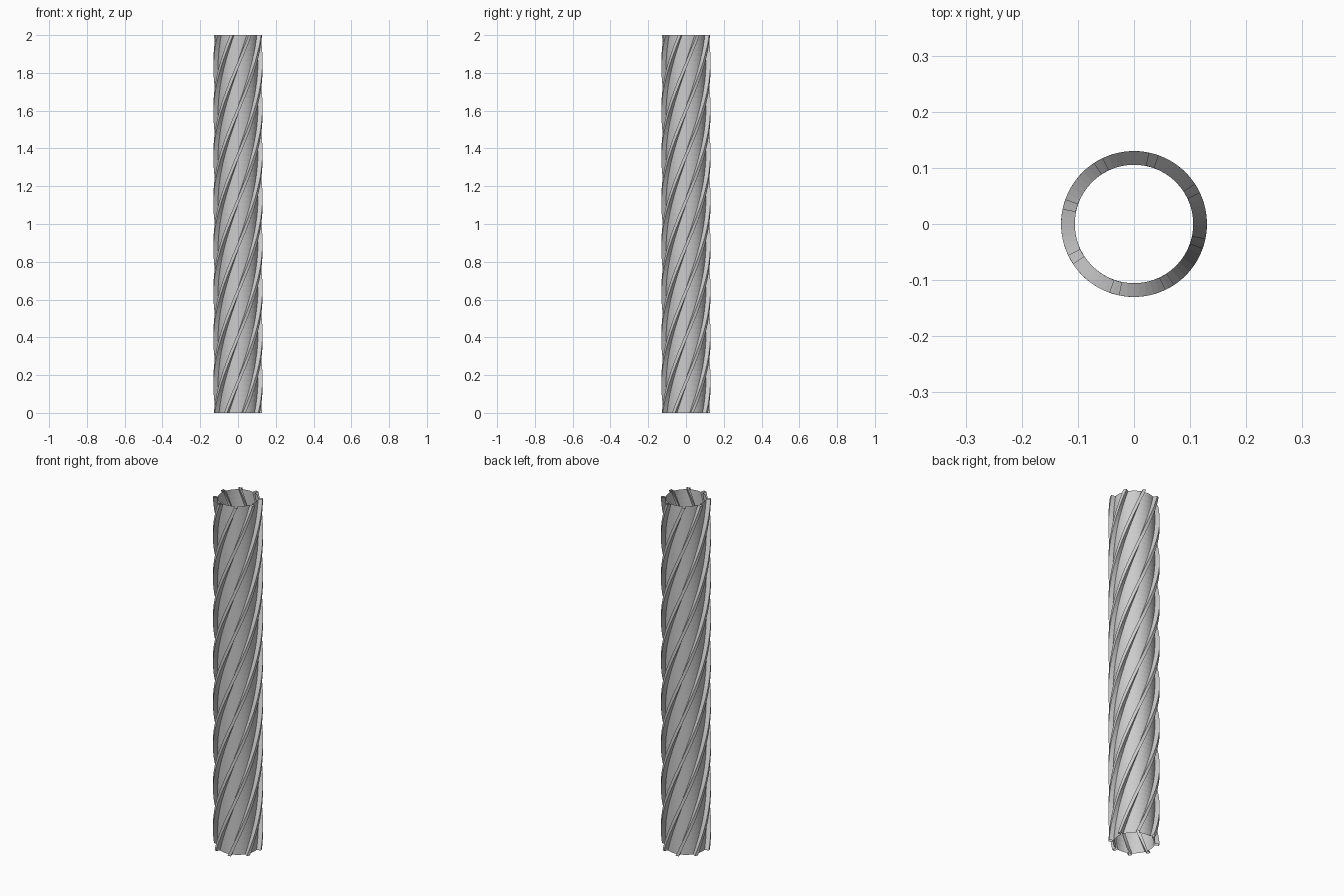
import bpy, bmesh
from math import radians, cos, sin

if "Cube" in bpy.data.objects:
    bpy.data.objects.remove(bpy.data.objects["Cube"])

# dimensions of the twisted, ribbed open tube
H, R_IN, R_OUT = 2.0, 0.106, 0.13
RIBS, HALF_RIB = 8, 3.9
TOP_PHASE, TWIST, STEPS = 29.5, 375.0, 72

# cross-section: wall arcs with narrow radial ribs
profile = []
for i in range(RIBS):
    a = i * 360 / RIBS
    profile += [(a - HALF_RIB, R_IN), (a - HALF_RIB, R_OUT),
                (a + HALF_RIB, R_OUT), (a + HALF_RIB, R_IN)]
    gap = 360 / RIBS - 2 * HALF_RIB
    profile += [(a + HALF_RIB + gap * k / 6, R_IN) for k in range(1, 6)]

# sweep the cross-section upward while turning it
bm = bmesh.new()
rings = []
for s in range(STEPS + 1):
    t = s / STEPS
    turn = TOP_PHASE - TWIST * (1 - t)
    rings.append([bm.verts.new((r * cos(radians(a + turn)), r * sin(radians(a + turn)), H * t))
                  for a, r in profile])
n = len(profile)
for lo, hi in zip(rings, rings[1:]):
    for j in range(n):
        k = (j + 1) % n
        bm.faces.new((lo[j], lo[k], hi[k], hi[j]))
mesh = bpy.data.meshes.new("twisted_tube")
bm.to_mesh(mesh)
bm.free()
tube = bpy.data.objects.new("twisted_tube", mesh)
bpy.context.collection.objects.link(tube)
